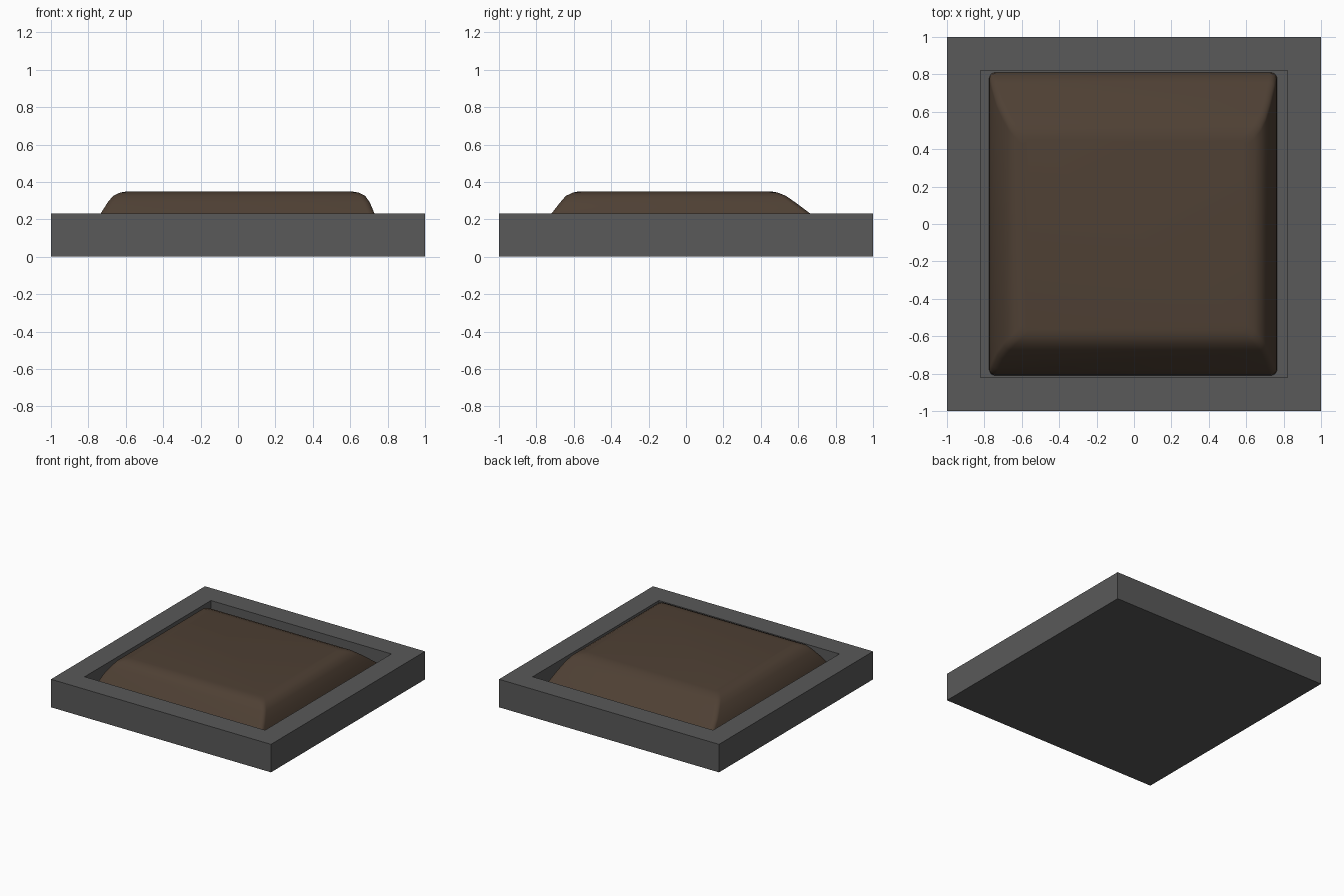
import bpy, bmesh, math

if "Cube" in bpy.data.objects:
    bpy.data.objects.remove(bpy.data.objects["Cube"])


def material(name, rgb):
    m = bpy.data.materials.new(name)
    m.diffuse_color = (*rgb, 1)
    m.use_nodes = True
    m.node_tree.nodes["Principled BSDF"].inputs["Base Color"].default_value = m.diffuse_color
    return m


def make_object(name, bm, mat):
    bmesh.ops.recalc_face_normals(bm, faces=bm.faces)
    me = bpy.data.meshes.new(name)
    bm.to_mesh(me)
    bm.free()
    me.materials.append(mat)
    ob = bpy.data.objects.new(name, me)
    bpy.context.collection.objects.link(ob)
    return ob


def loft(bm, loops):
    """Bridge successive rings and cap both ends."""
    rings = [[bm.verts.new(p) for p in loop] for loop in loops]
    n = len(rings[0])
    for a, b in zip(rings, rings[1:]):
        for i in range(n):
            j = (i + 1) % n
            bm.faces.new((a[i], a[j], b[j], b[i]))
    bm.faces.new(rings[0][::-1])
    bm.faces.new(rings[-1])


def square(h, z):
    return [(-h, -h, z), (h, -h, z), (h, h, z), (-h, h, z)]


def rounded(x0, x1, y0, y1, z, r=0.035, seg=5):
    pts = []
    corners = ((x1 - r, y1 - r), (x0 + r, y1 - r), (x0 + r, y0 + r), (x1 - r, y0 + r))
    for k, (cx, cy) in enumerate(corners):
        for s in range(seg + 1):
            a = math.pi / 2 * (k + s / seg)
            pts.append((cx + r * math.cos(a), cy + r * math.sin(a), z))
    return pts


stone = material("grey stone", (0.10, 0.10, 0.10))
earth = material("brown soil", (0.077, 0.051, 0.034))

# Square tray with a recessed floor
FLOOR = 0.08
bm = bmesh.new()
loft(bm, [square(1, 0), square(1, 0.23), square(0.82, 0.23), square(0.82, FLOOR)])
make_object("planter_tray", bm, stone)

# Soil mound: z, left, right, front, back of each level
levels = [
    (FLOOR, -0.775, 0.765, -0.81, 0.81),
    (0.115, -0.773, 0.762, -0.807, 0.805),
    (0.16, -0.762, 0.753, -0.775, 0.757),
    (0.23, -0.735, 0.73, -0.72, 0.665),
    (0.29, -0.697, 0.705, -0.673, 0.585),
    (0.325, -0.668, 0.68, -0.643, 0.535),
    (0.343, -0.63, 0.645, -0.605, 0.49),
    (0.35, -0.59, 0.60, -0.57, 0.45),
]
bm = bmesh.new()
loft(bm, [rounded(*ext, z) for z, *ext in levels])
mound = make_object("soil_mound", bm, earth)
bpy.context.view_layer.objects.active = mound
mound.select_set(True)
bpy.ops.object.shade_smooth_by_angle(angle=math.radians(40))
